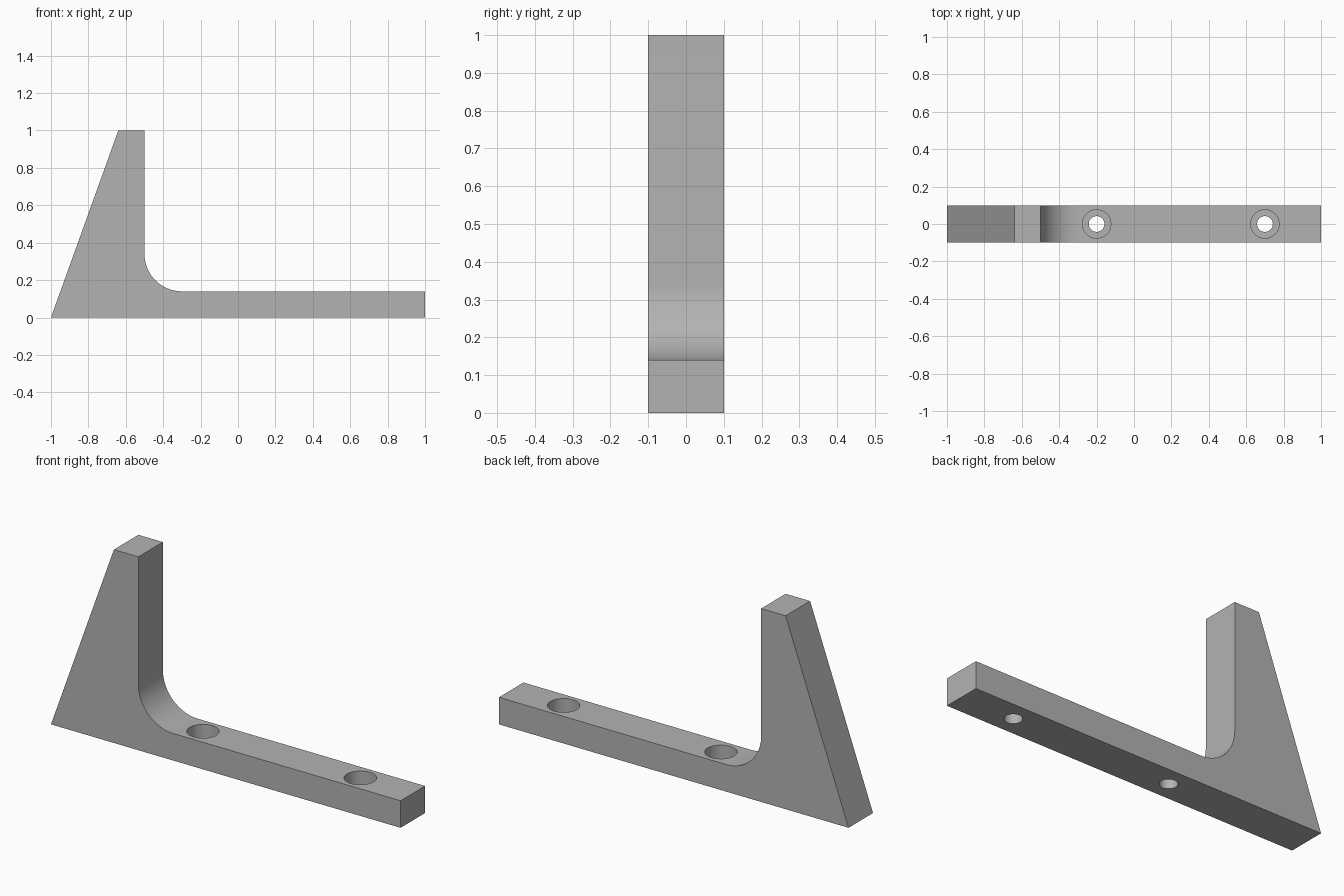
import bpy, bmesh
from math import sin, cos, pi, radians

if "Cube" in bpy.data.objects:
    bpy.data.objects.remove(bpy.data.objects["Cube"])

WIDTH = 0.2          # thickness along y
BAR = 0.14           # height of the foot bar
POST_X = -0.5        # inner face of the upright
FILLET = 0.2
HOLES = (-0.2, 0.7)

grey = bpy.data.materials.new("plain grey")
grey.use_nodes = True
colour = (0.45, 0.45, 0.45, 1)
grey.diffuse_color = colour
grey.node_tree.nodes["Principled BSDF"].inputs["Base Color"].default_value = colour

# Side profile: foot bar, rounded inner corner, tapered upright
cx, cz, steps = POST_X + FILLET, BAR + FILLET, 24
arc = [(cx - FILLET * sin(pi / 2 * i / steps), cz - FILLET * cos(pi / 2 * i / steps))
       for i in range(steps + 1)]
profile = [(-1, 0), (1, 0), (1, BAR)] + arc + [(POST_X, 1), (-0.64, 1)]

bm = bmesh.new()
face = bm.faces.new([bm.verts.new((x, -WIDTH / 2, z)) for x, z in profile])
extruded = bmesh.ops.extrude_face_region(bm, geom=[face])["geom"]
bmesh.ops.translate(bm, vec=(0, WIDTH, 0),
                    verts=[v for v in extruded if isinstance(v, bmesh.types.BMVert)])
bmesh.ops.recalc_face_normals(bm, faces=bm.faces)
mesh = bpy.data.meshes.new("bracket")
bm.to_mesh(mesh)
bm.free()
bracket = bpy.data.objects.new("bracket", mesh)
bpy.context.collection.objects.link(bracket)
mesh.materials.append(grey)
bpy.context.view_layer.objects.active = bracket


def drill(name, x, radius, bottom, top):
    """Cut a vertical round hole through the bracket."""
    bpy.ops.mesh.primitive_cylinder_add(vertices=48, radius=radius, depth=top - bottom,
                                        location=(x, 0, (top + bottom) / 2))
    cutter = bpy.context.object
    cutter.name = name
    cutter.hide_render = True
    cutter.data.materials.append(grey)
    bpy.context.view_layer.objects.active = bracket
    cut = bracket.modifiers.new(name, "BOOLEAN")
    cut.operation, cut.solver, cut.object = "DIFFERENCE", "EXACT", cutter
    bpy.ops.object.modifier_apply(modifier=cut.name)
    bpy.data.objects.remove(cutter)


# Counterbored screw holes
for x in HOLES:
    drill("screw_hole", x, 0.042, -0.1, 0.3)
    drill("counterbore", x, 0.076, 0.05, 0.3)

# Smooth the rounded corner and bores, keep the edges sharp
bpy.ops.object.select_all(action="DESELECT")
bracket.select_set(True)
bpy.context.view_layer.objects.active = bracket
bpy.ops.object.shade_smooth_by_angle(angle=radians(30))
